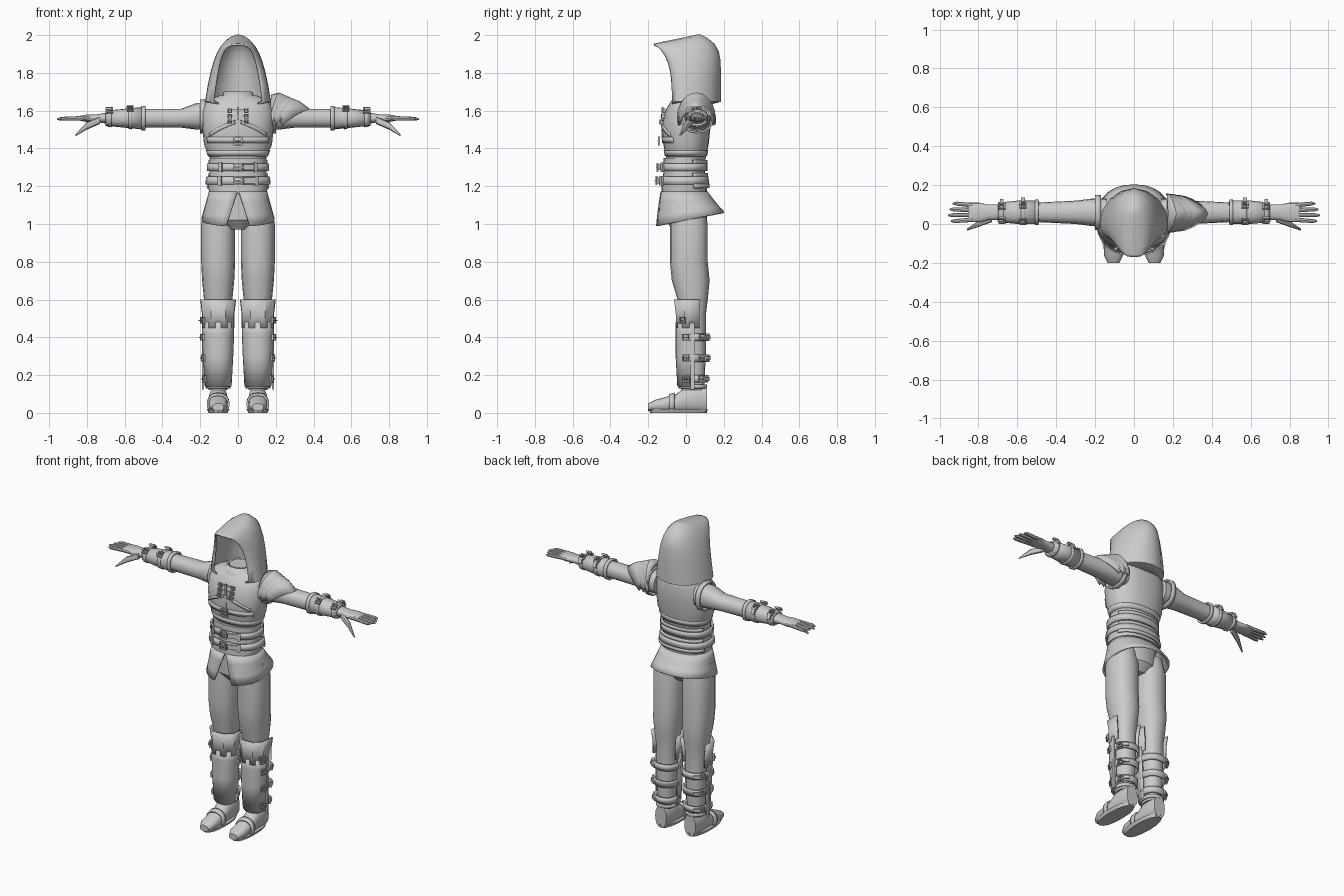
import bpy, bmesh
from math import sin, cos, pi, radians, copysign
from mathutils import Matrix

if "Cube" in bpy.data.objects:
    bpy.data.objects.remove(bpy.data.objects["Cube"])

THIN = 0.01
ROUND = 0.87
GREY = (0.6, 0.6, 0.6, 1)
mat = bpy.data.materials.new("plain grey")
mat.use_nodes = True
mat.diffuse_color = GREY
mat.node_tree.nodes["Principled BSDF"].inputs["Base Color"].default_value = GREY


def finish(name, bm, mirror=False, thick=0, angle=35):
    bmesh.ops.remove_doubles(bm, verts=bm.verts, dist=THIN / 100)
    bmesh.ops.recalc_face_normals(bm, faces=bm.faces)
    mesh = bpy.data.meshes.new(name)
    bm.to_mesh(mesh)
    bm.free()
    mesh.materials.append(mat)
    part = bpy.data.objects.new(name, mesh)
    bpy.context.collection.objects.link(part)
    bpy.ops.object.select_all(action="DESELECT")
    part.select_set(True)
    bpy.context.view_layer.objects.active = part
    bpy.ops.object.shade_smooth_by_angle(angle=radians(angle))
    if thick:
        solid = part.modifiers.new("thickness", "SOLIDIFY")
        solid.thickness, solid.offset = thick, 0
    if mirror:
        part.modifiers.new("mirror", "MIRROR")


def skin(name, rows, closed=False, cap=False, **options):
    """Join rows of points into a surface."""
    bm = bmesh.new()
    grid = [[bm.verts.new(place) for place in row] for row in rows]
    count = len(grid[0])
    for lower, upper in zip(grid, grid[1:]):
        for i in range(count if closed else count - 1):
            j = (i + 1) % count
            bm.faces.new((lower[i], lower[j], upper[j], upper[i]))
    if cap:
        bm.faces.new(grid[0])
        bm.faces.new(grid[-1])
    finish(name, bm, **options)


def body(centre, *rings):
    """Sections along an axis: position, two radii and an optional shift."""
    cu, cv = centre
    return [(t, cu, cv + sum(shift), ru, rv) for t, ru, rv, *shift in rings]


def section(shape, t, lift):
    """Section of a body at any position, swollen by lift."""
    for low, high in zip(shape, shape[1:]):
        if t <= high[0]:
            break
    f = (t - low[0]) / (high[0] - low[0])
    t, cu, cv, ru, rv = [a + (b - a) * f for a, b in zip(low, high)]
    return t, cu, cv, ru + lift, rv + lift


def point(sec, axis, angle):
    """Point on a section; angle zero is the front, or the underside."""
    t, cu, cv, ru, rv = sec
    s, c = sin(radians(angle)), -cos(radians(angle))
    u = cu + ru * copysign(abs(s) ** ROUND, s)
    v = cv + rv * copysign(abs(c) ** ROUND, c)
    return {"z": (u, v, t), "x": (t, u, v), "y": (u, t, v)}[axis]


def ring(sec, axis="z", facing=0, span=180, count=16):
    steps = range(count if span == 180 else count + 1)
    return [point(sec, axis, facing + span * (2 * i / count - 1)) for i in steps]


def loft(name, shape, axis="z", count=16, **options):
    skin(name, [ring(sec, axis, count=count) for sec in shape], True, True, **options)


def band(name, shape, low, high, lift=THIN, axis="z", facing=0, span=180, count=16, **options):
    """Strap or armour plate that follows a body between two positions."""
    stops = [low] + [sec[0] for sec in shape if low < sec[0] < high] + [high]
    rows = [ring(section(shape, t, lift), axis, facing, span, count) for t in stops]
    skin(name, rows, span == 180, thick=THIN, **options)


def attach(name, shape, t, angle, parts, axis="z", lift=0.02, **options):
    """Boxes standing on a body, turned to face outward."""
    place = Matrix.Translation(point(section(shape, t, lift), axis, angle))
    turn = angle if axis == "z" else angle + 90
    place = place @ Matrix.Rotation(radians(turn), 4, axis.upper())
    bm = bmesh.new()
    for offset, size in parts:
        local = Matrix.Translation(offset) @ Matrix.Diagonal((*size, 1))
        bmesh.ops.create_cube(bm, size=1, matrix=place @ local)
    finish(name, bm, **options)


def plate(width, height):
    return [((0, 0, 0), (width, THIN, height))]


def buckle(s):
    bar = s * 0.4
    parts = [((side * s, 0, 0), (bar, THIN, s * 2 + bar)) for side in (-1, 1)]
    parts += [((0, 0, side * s), (s * 2, THIN, bar)) for side in (-1, 1)]
    return parts + [((bar, -THIN / 2, 0), (s * 2, THIN, bar))]


# Hood: U-shaped rows from the ridge down, with the hem tucked in
rows = []
for i in range(10):
    t = (i / 8) ** 2 if i < 9 else 1.05
    tuck = 1 if i < 9 else 0.65
    top = (1 - t) ** 4
    wide = 0.17 * t ** 0.33 * tuck
    opening = wide * 0.75
    front = -0.07 - 0.1 * (1 - t) ** 3
    back = (0.18 - 0.11 * top * top) * tuck
    row = []
    for k in range(-8, 9):
        turn = abs(k) / 8 * pi
        if turn <= pi / 2:
            x, y = wide * sin(turn), back * cos(turn)
        else:
            x, y = opening - (wide - opening) * cos(turn - pi / 2 + pi), front * -cos(turn)
        height = 2 - 0.35 * t - 0.05 * top * (back - y) / (back - front)
        row.append((copysign(x, k), y, height))
    rows.append(row)
skin("hood", rows, thick=THIN, angle=50)

# Torso, neck, waist wrap and pelvis
vest = body((0, 0), (1.33, .14, .1), (1.42, .18, .12), (1.52, .19, .13),
            (1.6, .19, .12, .01), (1.65, .17, .1, .02), (1.68, .1, .07, .02))
waist = body((0, -.01), (1.16, .15, .12), (1.2, .16, .12), (1.27, .15, .11), (1.35, .15, .11))
neck = body((0, .02), (1.6, .1, .1), (1.7, .06, .06))
loft("vest", vest, count=24)
loft("waist_wrap", waist, count=24)
loft("neck", neck)
loft("pelvis", body((0, 0), (.97, .05, .07), (1.02, .13, .11), (1.18, .14, .11)))
band("collar", neck, 1.62, 1.7, span=150)
band("vest_hem", vest, 1.36, 1.39, lift=0, count=24)

# Belts, and folds across the back
for z in (1.23, 1.3):
    band("belt", waist, z - .02, z + .02, count=24)
    attach("belt_buckle", waist, z, 0, buckle(.02), lift=.03)
    attach("belt_tail", waist, z, 18, plate(.07, .03))
    attach("belt_loop", waist, z, 30, plate(.02, .05), mirror=True)
for z in (1.2, 1.26, 1.33):
    band("back_fold", waist, z - THIN, z + THIN, facing=180, span=70)

# Chest fastenings
for z in (1.54, 1.57, 1.6):
    attach("chest_strap", vest, z, 0, plate(.11, THIN), lift=0)
    attach("chest_buckle", vest, z, 10, buckle(THIN), lift=THIN, mirror=True)
attach("chest_seam", vest, 1.54, 0, plate(THIN, .16), lift=0)
attach("chest_band_buckle", vest, 1.44, 0, buckle(.02))
band("chest_band", vest, 1.43, 1.46, lift=0, span=60)
lapel = [[point(section(vest, 1.53 + rise - step * THIN, 0), "z", 3 + step * 7)
          for step in range(8)] for rise in (0, .02)]
skin("chest_lapel", lapel, thick=THIN, mirror=True)

# Flared skirt, slit at the front, with a hem rising to the back
rows = []
for t in (0, .3, .7, 1):
    flare = (0, 0, -.01 + .03 * t, .15 + .04 * t, .12 + .06 * t)
    row = ring(flare, facing=180, span=179 - 15 * t, count=24)
    rows.append([(x, y, 1.17 - t * (.15 - .2 * y)) for x, y, z in row])
skin("skirt", rows, thick=THIN)

# Layered plates on the left shoulder, each running to a point
for layer in range(3):
    lift = layer * THIN
    rows = []
    for out in (0, .3, .7, 1):
        row = []
        for k in range(-6, 7):
            u = k / 6
            reach = .21 - .035 * layer - .15 * abs(u) ** 1.2
            drop = .06 * out * out * (1 - abs(u) / 2) - .02 * sin(out * pi)
            row.append((.175 + reach * out, .055 + (.09 + lift / 2) * sin(u * 1.4),
                        1.53 + (.13 + lift) * cos(u * 1.4) - drop))
        rows.append(row)
    skin("shoulder_plate", rows, thick=THIN)

# Arms, armhole rims and bracers
arm_centre = (.06, 1.56)
arm = body(arm_centre, (.14, .07, .07, .01), (.22, .07, .07, .01), (.3, .06, .05),
           (.5, .05, .05), (.6, .05, .04), (.7, .04, .03))
loft("arm", arm, "x", mirror=True)
band("armhole_rim", arm, .17, .2, lift=.015, axis="x", mirror=True)
band("bracer", arm, .5, .7, lift=.005, axis="x", mirror=True)
band("bracer_cuff", arm, .49, .51, lift=THIN, axis="x", mirror=True)
for x in (.57, .68):
    band("bracer_strap", arm, x - THIN, x + THIN, axis="x", mirror=True)
    for angle in (150, 220):
        attach("bracer_buckle", arm, x, angle, buckle(.015), "x", mirror=True)
    attach("bracer_tail", arm, x, 120, plate(.02, .04), "x", mirror=True)

# Hands
palm = body(arm_centre, (.69, .04, .03), (.75, .04, .02), (.8, .05, .02), (.85, .05, .01))
loft("palm", palm, "x", mirror=True)
for i in range(4):
    end = .96 - .015 * abs(i - 1.2)
    root, tip = .023 + .024 * i, .015 + .03 * i
    finger = [(.82, root, 1.56, .012, .012), (end - .02, tip, 1.557, THIN, THIN),
              (end, tip, 1.555, .004, .004)]
    loft("finger", finger, "x", count=8, mirror=True)
thumb = [(.73, .03, 1.55, .02, .02), (.8, 0, 1.52, .015, .02), (.86, -.03, 1.47, .005, .005)]
loft("thumb", thumb, "x", count=8, mirror=True)

# Legs
leg_x = .105
leg = body((leg_x, .035), (.12, .05, .06), (.3, .06, .07), (.42, .065, .07), (.52, .065, .07),
           (.6, .075, .08), (.7, .085, .1, -.01), (.8, .09, .1, -.02),
           (1, .09, .1, -.02), (1.1, .07, .09, -.03))
loft("leg", leg, mirror=True)

# Shin and knee armour
band("shin_guard", leg, .14, .48, lift=.015, span=95, mirror=True)
band("ankle_rim", leg, .13, .15, mirror=True)
band("knee_guard", leg, .45, .6, lift=.02, span=110, count=5, mirror=True, angle=20)
attach("knee_buckle", leg, .49, 60, buckle(.015), lift=.03, mirror=True)
attach("shin_side_bar", leg, .3, 90, plate(.02, .35), mirror=True)
for z in (.18, .29, .4):
    band("shin_strap", leg, z - .02, z + .02, lift=.015, facing=180, span=110, mirror=True)
    for angle in (70, 120):
        attach("shin_buckle", leg, z, angle, buckle(.015), lift=.025, mirror=True)
    attach("strap_tail", leg, z, 145, plate(.04, .02), lift=.025, mirror=True)

# Boots with sole and instep strap
boot = body((leg_x, .05), (-.2, .03, .02, -.02), (-.16, .05, .03, -.01), (-.05, .05, .05),
            (0, .05, .07, .02), (.06, .05, .07, .02), (.11, .04, .07, .02))
sole = body((leg_x, -.04), (0, .05, .15), (.02, .06, .155))
loft("boot", boot, "y", mirror=True)
loft("sole", sole, mirror=True)
band("instep_strap", boot, -.09, -.06, lift=.005, axis="y", facing=180, span=120, mirror=True)
